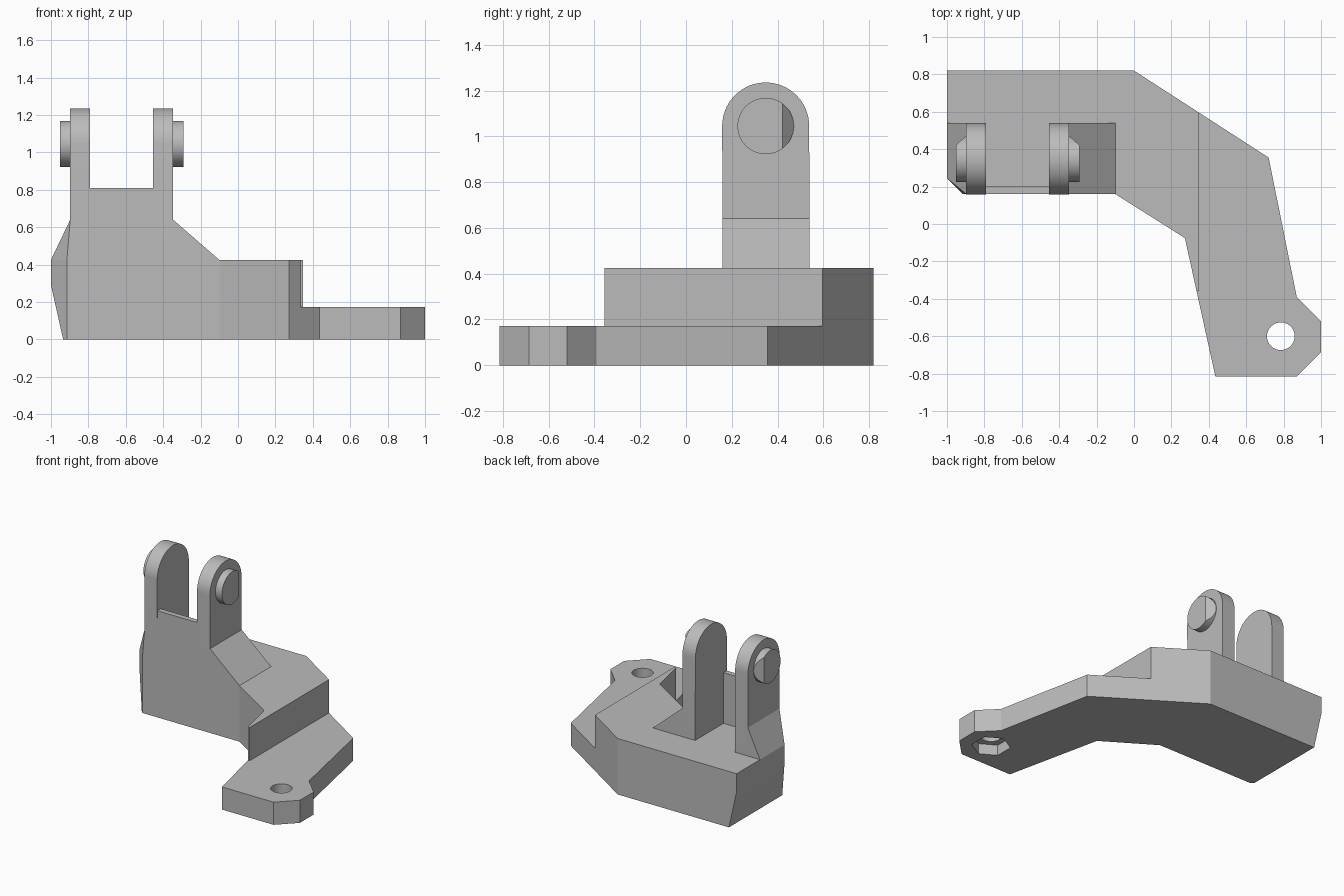
import bpy, bmesh, math
from mathutils import Vector

cube = bpy.data.objects.get("Cube")
if cube:
    bpy.data.objects.remove(cube, do_unlink=True)

grey = bpy.data.materials.new("plain_grey")
grey.use_nodes = True
colour = (0.5, 0.5, 0.5, 1)
grey.diffuse_color = colour
grey.node_tree.nodes["Principled BSDF"].inputs["Base Color"].default_value = colour


def finish(name, bm):
    bmesh.ops.recalc_face_normals(bm, faces=bm.faces)
    mesh = bpy.data.meshes.new(name)
    bm.to_mesh(mesh)
    bm.free()
    mesh.materials.append(grey)
    obj = bpy.data.objects.new(name, mesh)
    bpy.context.collection.objects.link(obj)
    return obj


def prism(points, depth):
    """Closed solid made by sweeping a flat polygon along a vector."""
    bm = bmesh.new()
    face = bm.faces.new([bm.verts.new(p) for p in points])
    swept = bmesh.ops.extrude_face_region(bm, geom=[face])["geom"]
    verts = [v for v in swept if isinstance(v, bmesh.types.BMVert)]
    bmesh.ops.translate(bm, verts=verts, vec=Vector(depth))
    return bm


def slice_off(bm, point, normal):
    """Remove everything on the normal's side of a plane and cap the cut."""
    geom = bm.verts[:] + bm.edges[:] + bm.faces[:]
    cut = bmesh.ops.bisect_plane(bm, geom=geom, plane_co=point,
                                 plane_no=normal, clear_outer=True)["geom_cut"]
    edges = [e for e in cut if isinstance(e, bmesh.types.BMEdge)]
    bmesh.ops.holes_fill(bm, edges=edges)


def box(name, x, y, z):
    corners = [(x[0], y[0], z[0]), (x[1], y[0], z[0]),
               (x[1], y[1], z[0]), (x[0], y[1], z[0])]
    return finish(name, prism(corners, (0, 0, z[1] - z[0])))


def ring(cx, cy, r, count, start=0):
    return [(cx + r * math.cos(start + math.tau * i / count),
             cy + r * math.sin(start + math.tau * i / count)) for i in range(count)]


def select(obj):
    bpy.ops.object.select_all(action="DESELECT")
    obj.select_set(True)
    bpy.context.view_layer.objects.active = obj


def subtract(target, cutter):
    cutter.hide_render = True
    mod = target.modifiers.new("cut", "BOOLEAN")
    mod.operation, mod.solver, mod.object = "DIFFERENCE", "EXACT", cutter
    select(target)
    bpy.ops.object.modifier_apply(modifier=mod.name)
    bpy.data.objects.remove(cutter, do_unlink=True)


def smooth(obj):
    select(obj)
    bpy.ops.object.shade_smooth_by_angle(angle=math.radians(25))


TOP, STEP = 0.425, 0.172          # heights of the body and of the foot
FRONT, BACK = 0.16, 0.54          # depth of the fork
AXIS_Y, AXIS_Z = 0.348, 1.045     # pin axis

# Bent body with a leaning end
outline = [(-1, 0.82), (0, 0.82), (0.72, 0.355), (0.87, -0.39), (1, -0.52),
           (1, -0.685), (0.87, -0.815), (0.435, -0.815), (0.272, -0.075),
           (-0.1, FRONT), (-0.915, FRONT), (-1, 0.245)]
bm = prism([(x, y, 0) for x, y in outline], (0, 0, TOP))
slice_off(bm, (-0.935, 0, 0), Vector((-0.29, 0, -0.065)))
body = finish("bent_body", bm)

# Lowered foot, bolt hole and hexagonal nut pocket beneath it
subtract(body, box("foot_cutter", (0.348, 1.2), (-1.2, 1.2), (STEP, 0.6)))
subtract(body, box("toe_cutter", (0.2, 1.2), (-1.2, -0.357), (STEP, 0.6)))
hole = [(x, y, -0.1) for x, y in ring(0.785, -0.6, 0.074, 48)]
subtract(body, finish("hole_cutter", prism(hole, (0, 0, 0.5))))
pocket = [(x, y, -0.1) for x, y in ring(0.785, -0.6, 0.135, 6, math.pi / 6)]
subtract(body, finish("pocket_cutter", prism(pocket, (0, 0, 0.18))))
smooth(body)

# Fork arms with rounded tops
radius = (BACK - FRONT) / 2
arch = [(AXIS_Y + radius * math.cos(math.pi * i / 32),
         AXIS_Z + radius * math.sin(math.pi * i / 32)) for i in range(33)]
side = [(FRONT, TOP), (BACK, TOP)] + arch
for name, x0, x1 in (("right_fork_arm", -0.897, -0.79), ("left_fork_arm", -0.455, -0.347)):
    smooth(finish(name, prism([(x0, y, z) for y, z in side], (x1 - x0, 0, 0))))

# Thin web joining the arms at the front
box("front_web", (-0.79, -0.455), (FRONT, 0.2), (TOP, 0.81))

# Sloping gusset beside the left arm
wedge = [(-0.347, FRONT, TOP), (-0.1, FRONT, TOP), (-0.347, FRONT, 0.64)]
finish("left_gusset", prism(wedge, (0, BACK - FRONT, 0)))

# Gusset beside the right arm, with its front corner cut away
bm = bmesh.new()
for p in ((-0.897, FRONT, 0.64), (-0.897, BACK, 0.64), (-1, BACK, TOP), (-1, 0.245, TOP),
          (-0.915, FRONT, TOP), (-0.897, BACK, TOP), (-0.897, FRONT, TOP)):
    bm.verts.new(p)
bmesh.ops.convex_hull(bm, input=bm.verts)
smooth(finish("right_gusset", bm))

# Pivot pins, each bevelled flat towards the back
for name, x, out in (("right_pin", -0.897, -1), ("left_pin", -0.347, 1)):
    disc = [(x, y, z) for y, z in ring(AXIS_Y, AXIS_Z, 0.123, 64)]
    bm = prism(disc, (out * 0.055, 0, 0))
    slice_off(bm, (x, 0.472, AXIS_Z), Vector((out * 0.05, 0.055, 0)))
    smooth(finish(name, bm))
